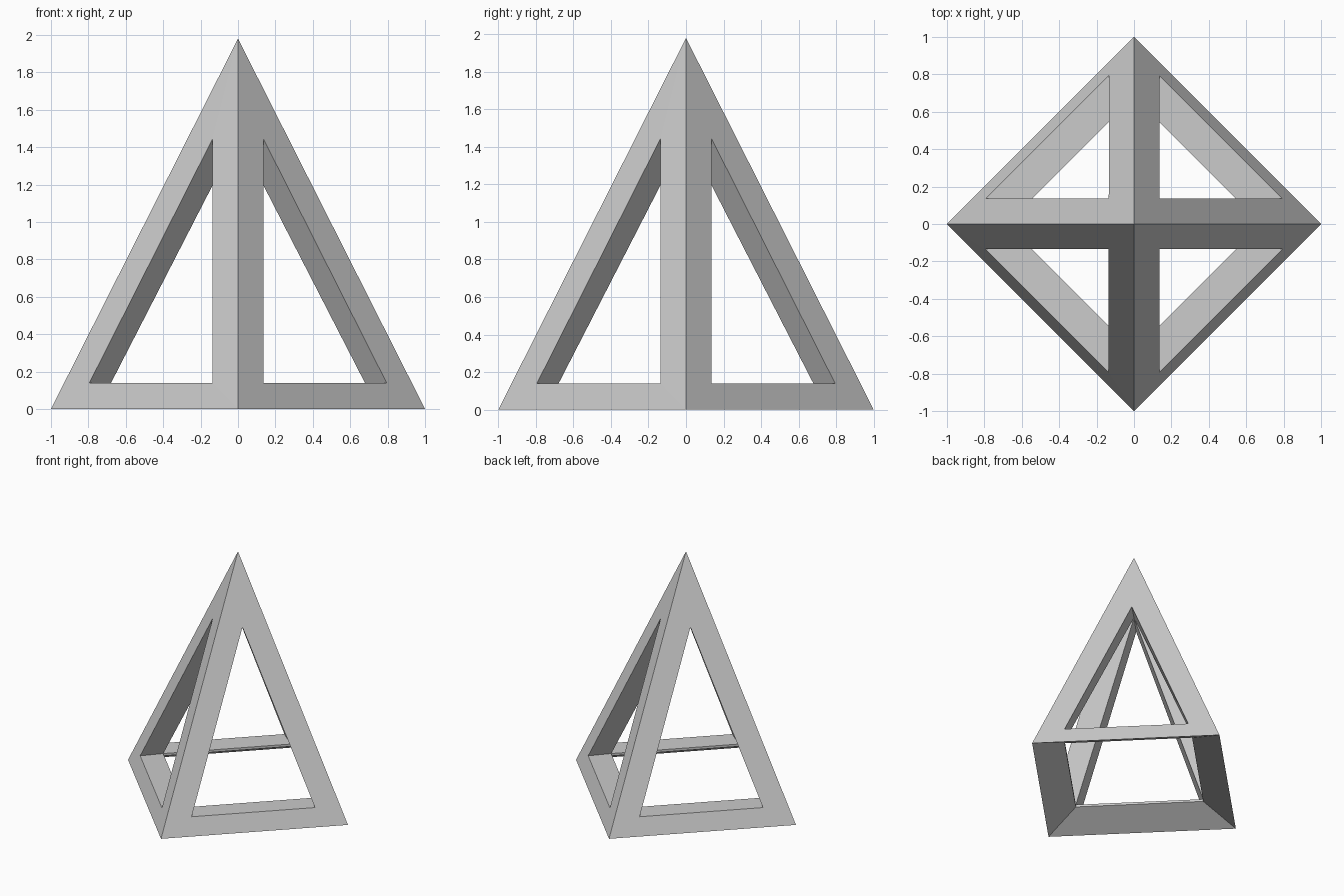
import bpy, bmesh
from mathutils import Vector, Matrix
from math import pi

if "Cube" in bpy.data.objects:
    bpy.data.objects.remove(bpy.data.objects["Cube"])

bm = bmesh.new()


def quarter(co, k):
    """Vertex turned k quarter turns about the vertical axis."""
    return bm.verts.new(Matrix.Rotation(k * pi / 2, 3, 'Z') @ Vector(co))


def ring(co):
    return [quarter(co, k) for k in range(4)]


# Shared points at the tip: outside and inside
tip = bm.verts.new((0, 0, 1.98))
tip_in = bm.verts.new((0, 0, 1.46))

# Foot corners: outer, inner, and the small lip under the inner corner
foot = ring((1, 0, 0))
foot_in = ring((0.68, 0, 0.137))
lip = ring((0.68, 0, 0.118))

# Triangular window in each sloping side
win_a = ring((0.795, 0.135, 0.139))
win_b = ring((0.135, 0.795, 0.139))
win_top = ring((0.135, 0.135, 1.446))

for k in range(4):
    n = (k + 1) % 4
    window = (win_a[k], win_b[k], win_top[k])
    outer = (foot[k], foot[n], tip)
    inner = (foot_in[k], foot_in[n], tip_in)
    for i in range(3):
        j = (i + 1) % 3
        # outer border strip and the slanted window wall behind it
        bm.faces.new((outer[i], outer[j], window[j], window[i]))
        bm.faces.new((window[i], window[j], inner[j], inner[i]))
    # underside of the base bar and its inner lip
    bm.faces.new((foot[n], foot[k], lip[k], lip[n]))
    bm.faces.new((lip[n], lip[k], foot_in[k], foot_in[n]))

bmesh.ops.recalc_face_normals(bm, faces=bm.faces)
mesh = bpy.data.meshes.new("pyramid_frame")
bm.to_mesh(mesh)
bm.free()
bpy.context.collection.objects.link(bpy.data.objects.new("pyramid_frame", mesh))
